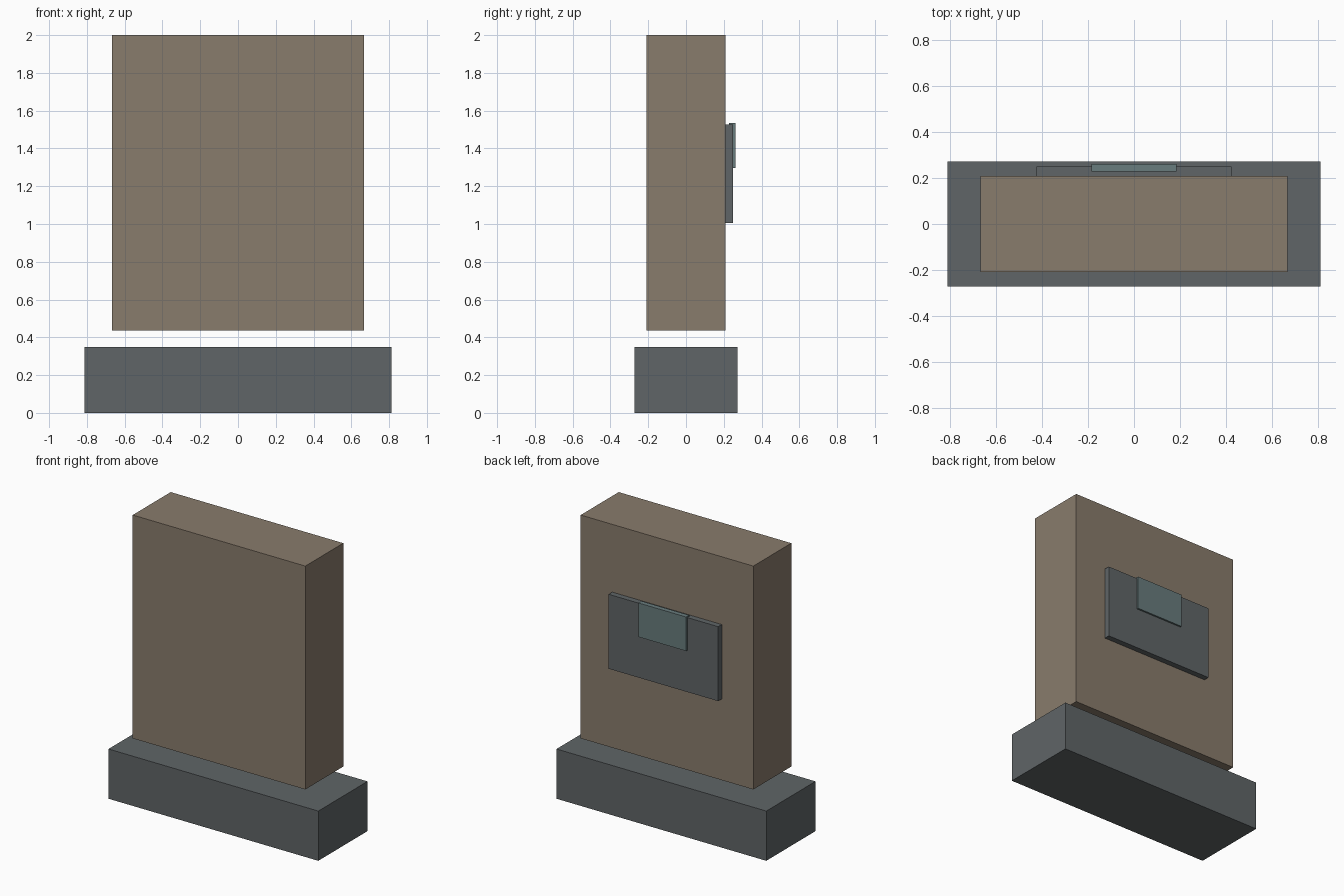
import bpy

if "Cube" in bpy.data.objects:
    bpy.data.objects.remove(bpy.data.objects["Cube"])


def material(name, rgb):
    mat = bpy.data.materials.new(name)
    mat.diffuse_color = (*rgb, 1.0)
    mat.use_nodes = True
    mat.node_tree.nodes["Principled BSDF"].inputs["Base Color"].default_value = mat.diffuse_color
    return mat


def box(name, half_width, y_range, z_range, mat):
    """Box centred on x = 0, given its y and z limits."""
    (y0, y1), (z0, z1) = y_range, z_range
    bpy.ops.mesh.primitive_cube_add(size=1, location=(0, (y0 + y1) / 2, (z0 + z1) / 2))
    obj = bpy.context.object
    obj.name = name
    obj.scale = (2 * half_width, y1 - y0, z1 - z0)
    bpy.ops.object.transform_apply(location=False, rotation=False, scale=True)
    obj.data.materials.append(mat)
    return obj


brown = material("brown", (0.25, 0.20, 0.15))
slate = material("slate", (0.115, 0.13, 0.135))
teal = material("teal", (0.14, 0.20, 0.205))

# Plinth, with the slab floating just above it
box("base", 0.812, (-0.272, 0.272), (0.0, 0.348), slate)
box("slab", 0.668, (-0.21, 0.21), (0.437, 2.0), brown)

# Panel on the back, with a small plate set into its upper edge
box("back_panel", 0.424, (0.209, 0.25), (1.005, 1.526), slate)
box("back_plate", 0.185, (0.228, 0.262), (1.296, 1.534), teal)
